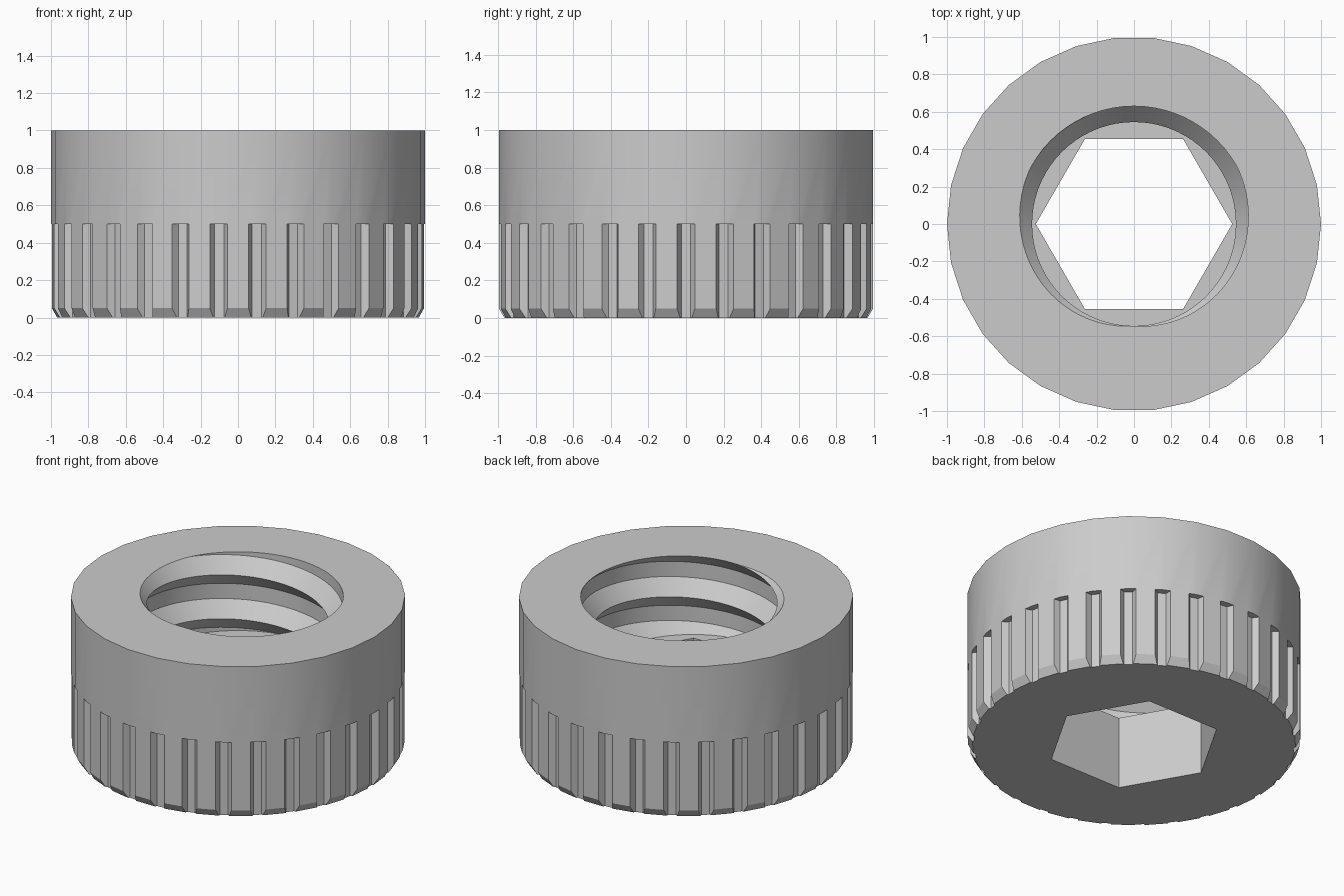
import bpy, bmesh, math
from mathutils import Matrix, Vector

if "Cube" in bpy.data.objects:
    bpy.data.objects.remove(bpy.data.objects["Cube"])

SIDES = 30          # facets and grip grooves
LEDGE = 0.48        # top of the hex socket, bottom of the thread
PITCH = 0.29
CREST, ROOT = 0.545, 0.63
FLANK = 0.095       # height of each thread flank

grey = bpy.data.materials.new("plain grey")
grey.use_nodes = True
grey.diffuse_color = (0.6, 0.6, 0.6, 1)
grey.node_tree.nodes["Principled BSDF"].inputs["Base Color"].default_value = (0.6, 0.6, 0.6, 1)


def make_object(name, bm):
    bmesh.ops.recalc_face_normals(bm, faces=bm.faces)
    mesh = bpy.data.meshes.new(name)
    bm.to_mesh(mesh)
    bm.free()
    mesh.materials.append(grey)
    obj = bpy.data.objects.new(name, mesh)
    bpy.context.collection.objects.link(obj)
    return obj


def ring(bm, radius, z, sides):
    return [bm.verts.new((radius * math.cos(math.tau * i / sides),
                          radius * math.sin(math.tau * i / sides), z))
            for i in range(sides)]


def stack(bm, rings):
    """Closed solid from a stack of (radius, z, sides) rings."""
    loops = [ring(bm, *r) for r in rings]
    n = len(loops[0])
    for a, b in zip(loops, loops[1:]):
        for i in range(n):
            j = (i + 1) % n
            bm.faces.new((a[i], a[j], b[j], b[i]))
    bm.faces.new(loops[0][::-1])
    bm.faces.new(loops[-1])
    return [v for loop in loops for v in loop]


def thread_radius(z, turn):
    """Radius of the right-handed thread: sharp crest, flat root."""
    phase = (z - 1 - PITCH * (turn - 0.75)) % PITCH
    rise = min(phase, PITCH - phase, FLANK) / FLANK
    return CREST + (ROOT - CREST) * rise


def thread_cutter(low, high, columns=72):
    bm = bmesh.new()
    knots = [PITCH * t + k for t in range(-4, 4) for k in (0, FLANK, PITCH - FLANK)]
    grid = []
    for c in range(columns + 1):
        turn = c / columns
        direction = Vector((math.cos(math.tau * turn), math.sin(math.tau * turn), 0))
        column = []
        for k in knots:
            z = min(max(1 + PITCH * (turn - 0.75) + k, low), high)
            column.append(bm.verts.new(direction * thread_radius(z, turn) + Vector((0, 0, z))))
        grid.append(column)
    for a, b in zip(grid, grid[1:]):
        for i in range(len(knots) - 1):
            bm.faces.new((a[i], b[i], b[i + 1], a[i + 1]))
    # Rows clamped at the ends collapse onto one another
    bmesh.ops.remove_doubles(bm, verts=bm.verts, dist=0.00005)
    border = [e for e in bm.edges if e.is_boundary]
    bmesh.ops.holes_fill(bm, edges=border, sides=0)
    return make_object("thread_cutter", bm)


# Faceted body with a chamfered foot
bm = bmesh.new()
stack(bm, [(0.97, 0, SIDES), (1, 0.05, SIDES), (1, 1, SIDES)])
body = make_object("knurled_nut", bm)

# Hex socket
bm = bmesh.new()
stack(bm, [(0.525, -0.1, 6), (0.525, LEDGE + 0.05, 6)])
socket = make_object("hex_socket_cutter", bm)

# Grip grooves round the lower half
bm = bmesh.new()
for i in range(SIDES):
    verts = stack(bm, [(0.05, -0.1, 6), (0.05, 0.5, 6)])
    place = (Matrix.Rotation(math.tau * i / SIDES, 4, 'Z')
             @ Matrix.Translation((1, 0, 0)) @ Matrix.Rotation(math.pi / 2, 4, 'Z'))
    bmesh.ops.transform(bm, matrix=place, verts=verts)
grooves = make_object("groove_cutter", bm)

# Cut the thread, the socket and the grooves
bpy.context.view_layer.objects.active = body
for cutter in (thread_cutter(LEDGE, 1.05), socket, grooves):
    cutter.hide_render = True
    mod = body.modifiers.new(cutter.name, 'BOOLEAN')
    mod.operation = 'DIFFERENCE'
    mod.solver = 'EXACT'
    mod.object = cutter
    bpy.ops.object.modifier_apply(modifier=mod.name)
    bpy.data.objects.remove(cutter)

bpy.ops.object.select_all(action='DESELECT')
body.select_set(True)
bpy.ops.object.shade_smooth_by_angle(angle=math.radians(30))
